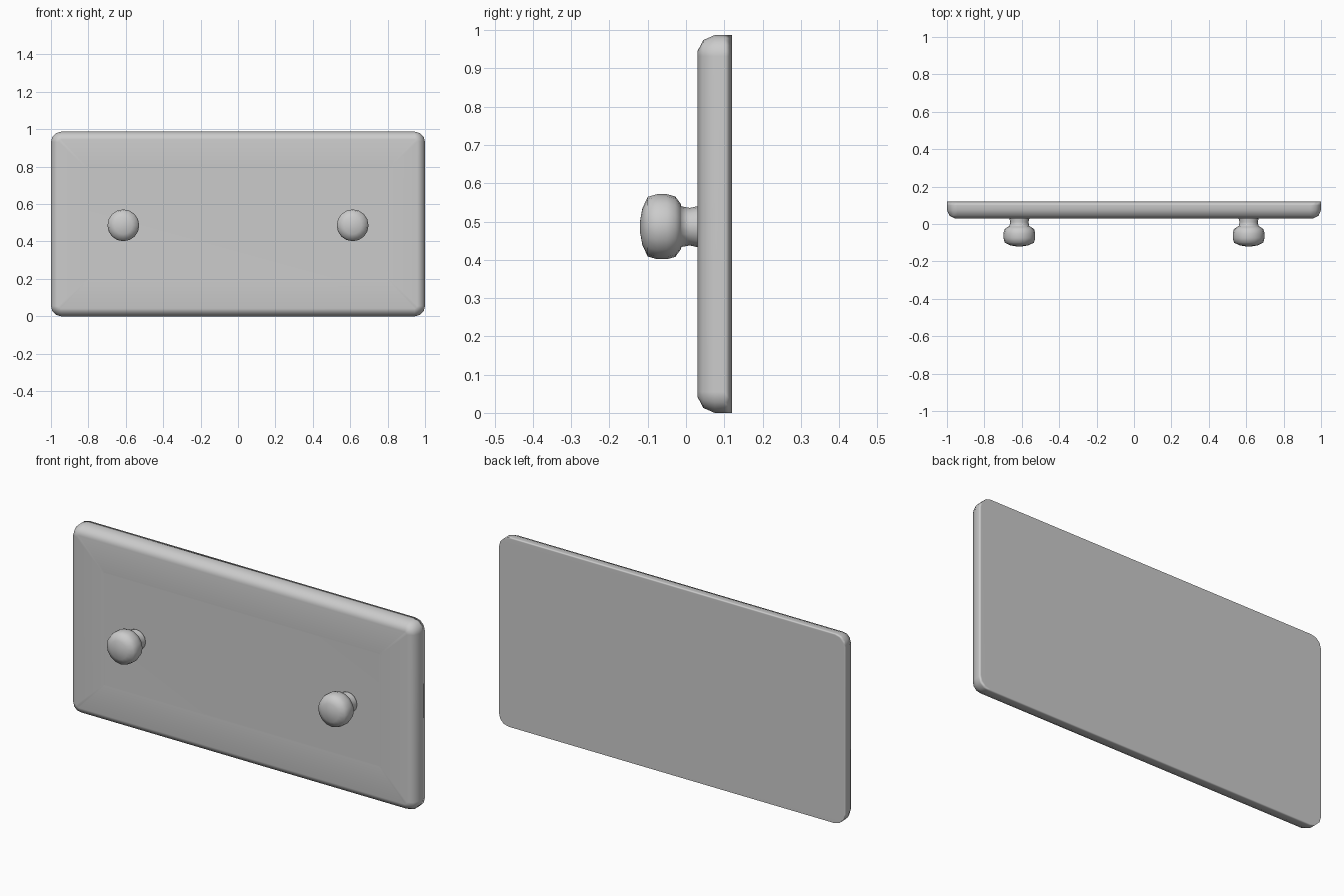
import bpy
import bmesh
from math import cos, sin, pi

cube = bpy.data.objects.get("Cube")
if cube:
    bpy.data.objects.remove(cube, do_unlink=True)

HALF_W, HEIGHT = 1.0, 0.987
MID_Z = HEIGHT / 2

grey = bpy.data.materials.new("light grey")
grey.use_nodes = True
colour = (0.6, 0.6, 0.6, 1)
grey.diffuse_color = colour
grey.node_tree.nodes["Principled BSDF"].inputs["Base Color"].default_value = colour


def loft(name, rings):
    """Skin equal-length rings of points and cap both ends."""
    bm = bmesh.new()
    loops = [[bm.verts.new(p) for p in ring] for ring in rings]
    for a, b in zip(loops, loops[1:]):
        for i in range(len(a)):
            j = (i + 1) % len(a)
            bm.faces.new((a[i], a[j], b[j], b[i]))
    bm.faces.new(loops[0])
    bm.faces.new(loops[-1])
    bmesh.ops.recalc_face_normals(bm, faces=bm.faces)
    mesh = bpy.data.meshes.new(name)
    bm.to_mesh(mesh)
    bm.free()
    mesh.materials.append(grey)
    mesh.shade_smooth()
    obj = bpy.data.objects.new(name, mesh)
    bpy.context.collection.objects.link(obj)
    return obj


def rounded_rect(inset, y, segments=3):
    """Rounded rectangle facing the front, shrunk by inset."""
    r = max(0.055 - inset, 0.006)
    w, h = HALF_W - inset - r, MID_Z - inset - r
    corners = [(w, h), (-w, h), (-w, -h), (w, -h)]
    points = []
    for k, (cx, cz) in enumerate(corners):
        for s in range(segments + 1):
            a = (k + s / segments) * pi / 2
            points.append((cx + r * cos(a), y, MID_Z + cz + r * sin(a)))
    return points


def circle(x, y, radius, sides=16):
    return [(x + radius * cos(2 * pi * i / sides), y,
             MID_Z - 0.007 + radius * sin(2 * pi * i / sides)) for i in range(sides)]


# Drawer front: flat back, rounded rim, shallow sunken centre
panel_profile = [(0, 0.12), (0, 0.1), (0, 0.075), (0.013, 0.045), (0.042, 0.03),
                 (0.198, 0.031), (0.2, 0.035)]
panel = loft("drawer_front", [rounded_rect(*p) for p in panel_profile])
weighted = panel.modifiers.new("Weighted normals", "WEIGHTED_NORMAL")
weighted.mode = "FACE_AREA"

# Two turned knobs on short stems
knob_profile = [(0.036, 0.053), (0.028, 0.053), (0.01, 0.049), (-0.012, 0.053),
                (-0.014, 0.06), (-0.028, 0.079), (-0.05, 0.085), (-0.075, 0.085),
                (-0.1, 0.078), (-0.114, 0.048), (-0.12, 0.015)]
for side, x in (("right", -0.613), ("left", 0.613)):
    loft(side + "_knob", [circle(x, y, r) for y, r in knob_profile])
